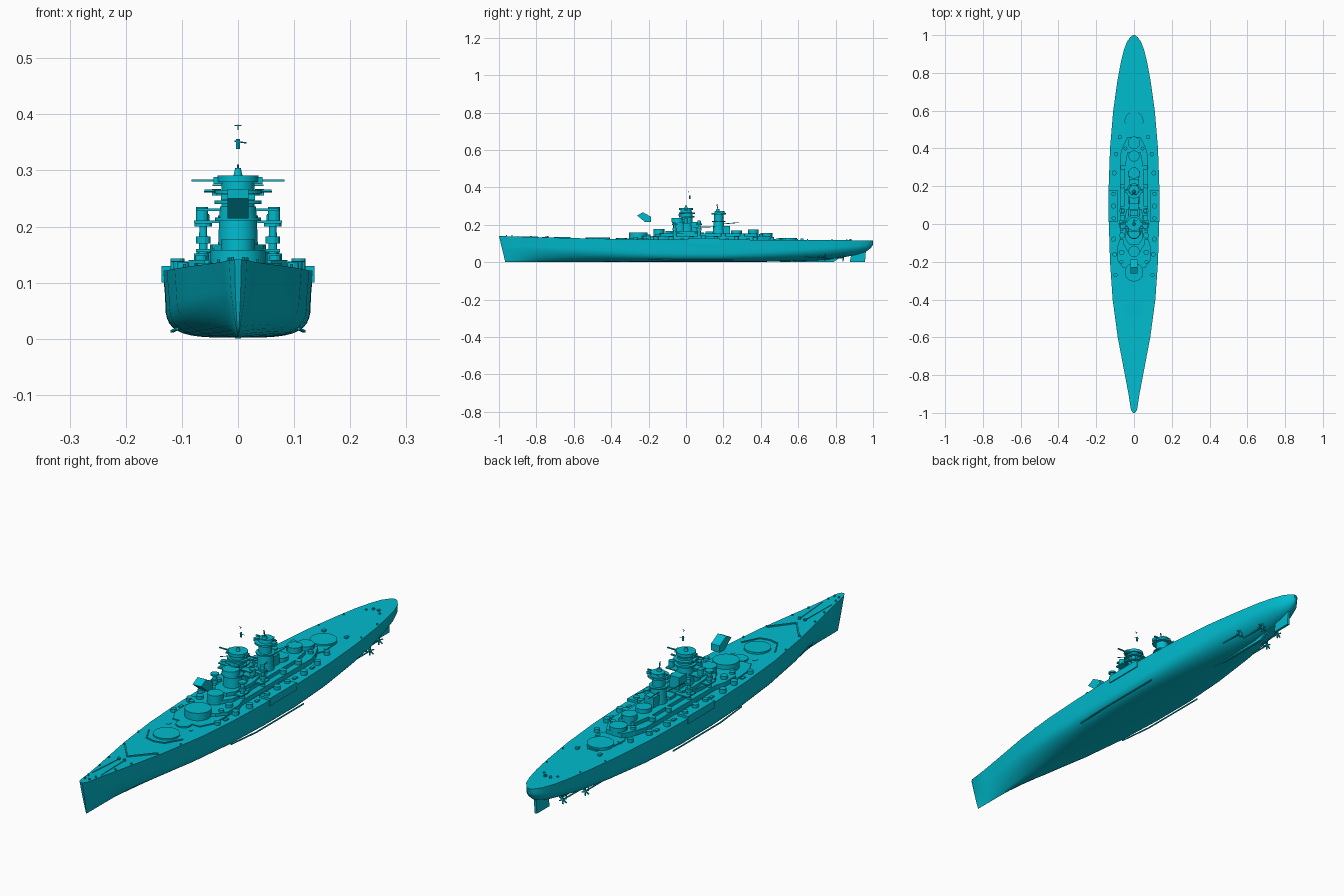
import bpy, bmesh, math
from mathutils import Vector

mat = bpy.data.materials.new("hull_paint")
mat.diffuse_color = (0.0, 0.5, 0.62, 1)


def finish(name, bm, smooth=None):
    bmesh.ops.recalc_face_normals(bm, faces=bm.faces)
    me = bpy.data.meshes.new(name)
    bm.to_mesh(me)
    bm.free()
    ob = bpy.data.objects.new(name, me)
    bpy.context.collection.objects.link(ob)
    me.materials.append(mat)
    if smooth:
        bpy.ops.object.select_all(action='DESELECT')
        ob.select_set(True)
        bpy.context.view_layer.objects.active = ob
        bpy.ops.object.shade_smooth_by_angle(angle=math.radians(smooth))
    return ob


def extrude(bm, a, b):
    """Solid between two matching point loops."""
    va, vb = [bm.verts.new(p) for p in a], [bm.verts.new(p) for p in b]
    n = len(a)
    for i in range(n):
        bm.faces.new((va[i], va[(i + 1) % n], vb[(i + 1) % n], vb[i]))
    bm.faces.new(va[::-1])
    bm.faces.new(vb)


def ring(x, y, z, r, n, sy=1):
    return [(x + r * math.cos((i + .5) * math.tau / n), y + sy * r * math.sin((i + .5) * math.tau / n), z)
            for i in range(n)]


def cyls(name, items, n=24):
    """Drums given as (x, y, z0, z1, r0, r1); off-centre ones are mirrored."""
    bm = bmesh.new()
    for x, y, z0, z1, r0, r1 in items:
        for s in ((1, -1) if x else (1,)):
            extrude(bm, ring(s * x, y, z0, r0, n), ring(s * x, y, z1, r1, n))
    return finish(name, bm, 35 if n > 12 else None)


def boxes(name, items):
    """Boxes (x, y, z0, z1, half width, half length); off-centre ones are mirrored."""
    bm = bmesh.new()
    for x, y, z0, z1, w, l in items:
        for s in ((1, -1) if x else (1,)):
            q = [(s * x + i * w, y + j * l) for i, j in ((-1, -1), (1, -1), (1, 1), (-1, 1))]
            extrude(bm, [(*p, z0) for p in q], [(*p, z1) for p in q])
    return finish(name, bm)


def house(name, half, z0, z1):
    """Symmetric deckhouse from a half outline of (x, y), front to back."""
    o = half + [(-x, y) for x, y in reversed(half)]
    bm = bmesh.new()
    extrude(bm, [(x, y, z0) for x, y in o], [(x, y, z1) for x, y in o])
    return finish(name, bm)


def rods(name, items, n=6, mirror=False):
    bm = bmesh.new()
    for p, q, r in items:
        for s in ((1, -1) if mirror else (1,)):
            a, b = Vector((s * p[0], *p[1:])), Vector((s * q[0], *q[1:]))
            rot = (b - a).to_track_quat('Z', 'Y')
            c = [rot @ Vector(v) for v in ring(0, 0, 0, r, n)]
            extrude(bm, [a + v for v in c], [b + v for v in c])
    return finish(name, bm)


# Hull stations: y, half beam, keel z, deck z, section fullness, stem rake
S = [(-1, .006, .002, .141, 1.2, .034), (-.985, .016, .002, .140, 1.15, .03), (-.9, .029, .002, .137, 1.2, .015),
     (-.8, .048, .002, .134, 1.4, .005), (-.6, .086, .002, .129, 1.9, 0), (-.4, .113, .002, .125, 2.6, 0),
     (-.2, .127, .002, .122, 3.4, 0), (0, .133, .002, .121, 3.8, 0), (.2, .134, .002, .121, 3.8, 0),
     (.4, .127, .002, .12, 3.0, 0), (.6, .110, .006, .119, 2.3, 0), (.75, .089, .012, .118, 1.9, 0),
     (.85, .071, .028, .118, 1.8, 0), (.92, .054, .042, .117, 1.8, 0), (.965, .037, .058, .117, 1.9, 0),
     (.99, .019, .078, .117, 2, 0), (1, .005, .094, .117, 2, 0)]
N = 10


def section(y, w, zk, zd, e, rake):
    pts = []
    for i in range(N + 1):
        a = i / N * math.pi / 2
        z = zk + (zd - zk) * .62 * (1 - math.cos(a) ** (2 / e))
        x = w * (.97 if e > 1.5 else .8) * math.sin(a) ** (2 / e)
        pts.append((x, y + rake * (1 - z / zd), z))
    pts.append((w, y, zd))
    return pts + [(-x, yy, z) for x, yy, z in pts[:0:-1]]


bm = bmesh.new()
loops = [[bm.verts.new(p) for p in section(*s)] for s in S]
for A, B in zip(loops, loops[1:]):
    for i in range(len(A)):
        j = (i + 1) % len(A)
        bm.faces.new((A[i], A[j], B[j], B[i]))
bm.faces.new(loops[0])
bm.faces.new(loops[-1])
finish("hull", bm, 30)

# Underwater fittings
bm = bmesh.new()
prof = [(.875, 0), (.957, 0), (.962, .06), (.885, .05)]
extrude(bm, [(-.005, y, z) for y, z in prof], [(.005, y, z) for y, z in prof])
prof = [(.5, .002), (.79, .002), (.84, .035), (.6, .03)]
extrude(bm, [(-.005, y, z) for y, z in prof], [(.005, y, z) for y, z in prof])
finish("rudder_and_skeg", bm)
rods("bilge_keels", [((.108, -.2, .018), (.118, -.05, .013), .003), ((.118, -.05, .013), (.118, .25, .013), .003)], 4, True)
rods("propeller_shafts", [((.045, .55, .022), (.04, .84, .022), .003), ((.04, .82, .022), (.035, .82, .06), .003),
                          ((.075, .5, .03), (.07, .74, .026), .003), ((.07, .72, .026), (.06, .72, .065), .003)], 8, True)
rods("propellers", [((x - .018 * math.cos(a), y, z - .018 * math.sin(a)), (x + .018 * math.cos(a), y + .003, z + .018 * math.sin(a)), .003)
                    for x, y, z in ((.04, .84, .022), (.07, .74, .026)) for a in (.5, 1.55, 2.6)], 4, True)

# Main gun barbettes
cyls("main_barbettes", [(0, -.455, .12, .133, .05, .05), (0, -.255, .115, .158, .049, .049),
                        (0, .545, .115, .13, .05, .05), (0, -.145, .12, .177, .03, .03)], 32)
cyls("aft_drums", [(0, .36, .13, .176, .029, .029), (0, .43, .115, .156, .033, .033),
                   (0, .27, .13, .17, .03, .03), (0, -.345, .115, .13, .03, .03)], 16)

# Stepped deckhouses
house("main_deckhouse", [(.03, -.24), (.06, -.23), (.088, -.19), (.088, -.12), (.075, -.08), (.075, .36), (.06, .41), (.035, .46)], .115, .14)
house("upper_deckhouse", [(.03, -.15), (.055, -.11), (.058, -.02), (.05, .02), (.05, .3), (.035, .38)], .138, .154)
house("bridge_base", [(.025, -.11), (.045, -.08), (.05, .02), (.04, .08)], .15, .168)
house("aft_deckhouse", [(.04, .44), (.055, .47), (.05, .53), (.02, .6)], .115, .124)
boxes("side_sponsons", [(.112, .095, .1, .13, .024, .085)])
house("deck_stage", [(.06, -.33), (.085, -.28), (.09, -.2), (.05, -.2)], .115, .128)

# Bridge tower with stacked platforms
cyls("bridge_tower", [(0, -.035, .16, .21, .036, .034), (0, -.035, .21, .216, .041, .041), (0, .005, .16, .272, .034, .028),
                      (0, -.045, .216, .236, .034, .032), (0, .005, .24, .246, .042, .042), (0, .005, .259, .265, .043, .043),
                      (0, .0, .265, .279, .03, .03), (0, .0, .279, .291, .037, .037), (0, .0, .291, .304, .008, .005)])
boxes("bridge_details", [(0, .05, .15, .215, .022, .025), (0, -.02, .247, .258, .03, .02), (.036, 0, .276, .288, .008, .01),
                         (0, .0, .28, .2835, .083, .003), (.045, .01, .262, .266, .015, .004)])

# Side director posts and wing platforms
cyls("director_posts", [(.062, y, .13, .2, .009, .007) for y in (-.06, .07)] +
     [(.062, y, .2, .206, .016, .016) for y in (-.06, .07)] + [(.062, y, .17, .182, .013, .013) for y in (-.06, .07)] +
     [(.064, 0, .21, .235, .011, .011), (.06, .07, .206, .222, .01, .009)], 12)
boxes("wing_platforms", [(.052, 0, .206, .211, .026, .02), (.05, -.01, .228, .232, .022, .014), (.045, -.06, .155, .16, .03, .025),
                         (.045, .07, .155, .16, .03, .025)])

# Detached raked funnel cap
bm = bmesh.new()
prof = [(-.262, .25), (-.23, .267), (-.187, .243), (-.187, .216), (-.218, .214)]
extrude(bm, [(-.019, y, z) for y, z in prof], [(.019, y, z) for y, z in prof])
finish("funnel_cap", bm)

# Aft tower
cyls("aft_tower", [(0, .175, .14, .215, .034, .028), (0, .175, .215, .22, .036, .036), (0, .175, .22, .255, .025, .025),
                   (0, .175, .255, .262, .04, .04), (0, .18, .262, .275, .028, .026), (0, .17, .275, .285, .01, .008)], 20)
boxes("aft_tower_details", [(0, .215, .14, .195, .02, .02), (.038, .175, .255, .267, .008, .01), (0, .125, .14, .165, .03, .02),
                            (0, .18, .272, .275, .045, .003)])

# Masts, yards and booms
rods("mast_pieces", [((0, .015, .372), (0, .015, .382), .001), ((-.006, .015, .38), (.006, .015, .38), .001),
                     ((0, .02, .338), (0, .02, .356), .004), ((-.006, .02, .352), (.015, .02, .349), .0012),
                     ((0, .17, .285), (0, .165, .31), .0025), ((-.02, .205, .272), (.02, .205, .272), .0015)])
rods("booms", [((.02, .2, .205), (.03, .28, .212), .002), ((.03, .04, .187), (.02, .17, .19), .002),
               ((.03, .0, .262), (.06, -.03, .262), .0015)], 6, True)

# Secondary gun tubs along the deck edge
cyls("deck_gun_tubs", [(.108, .095, .13, .143, .013, .013), (.108, .03, .13, .139, .011, .011), (.108, .16, .13, .139, .011, .011),
                       (.108, -.08, .119, .138, .013, .013), (.102, -.16, .119, .138, .013, .013), (.098, -.27, .119, .136, .011, .011),
                       (.105, .27, .119, .137, .013, .013), (.095, .37, .117, .136, .012, .012), (.075, .46, .117, .134, .011, .011),
                       (.065, -.15, .138, .152, .014, .014), (.066, -.2, .138, .148, .01, .01), (.062, .2, .138, .155, .012, .012),
                       (.06, .3, .138, .155, .013, .013), (.045, .4, .138, .15, .01, .01)], 12)
boxes("deck_lockers", [(.1, y, .118, .126, .006, .01) for y in (-.22, -.02, .22, .33)] +
      [(.05, y, .117, .126, .006, .008) for y in (-.37, .49, .62)])

# Breakwaters and foredeck fittings
rods("breakwaters", [((0, -.705, .133), (.07, -.62, .132), .004), ((0, -.535, .13), (.04, -.525, .13), .003),
                     ((.04, -.525, .13), (.075, -.46, .129), .003)], 4, True)
cyls("capstans_and_bollards", [(.012, -.74, .128, .14, .006, .006), (.012, .88, .115, .124, .006, .006), (.03, .86, .115, .122, .004, .004)] +
     [(w, y, .118, z, .003, .003) for w, y, z in ((.01, -.96, .146), (.016, -.93, .145), (.035, -.83, .141), (.05, -.75, .138), (.075, -.62, .135),
                                                   (.095, -.5, .133), (.095, .65, .123), (.075, .78, .123))], 8)
rods("anchor_chains", [((.012, -.74, .134), (.02, -.9, .138), .0015)], 4, True)
